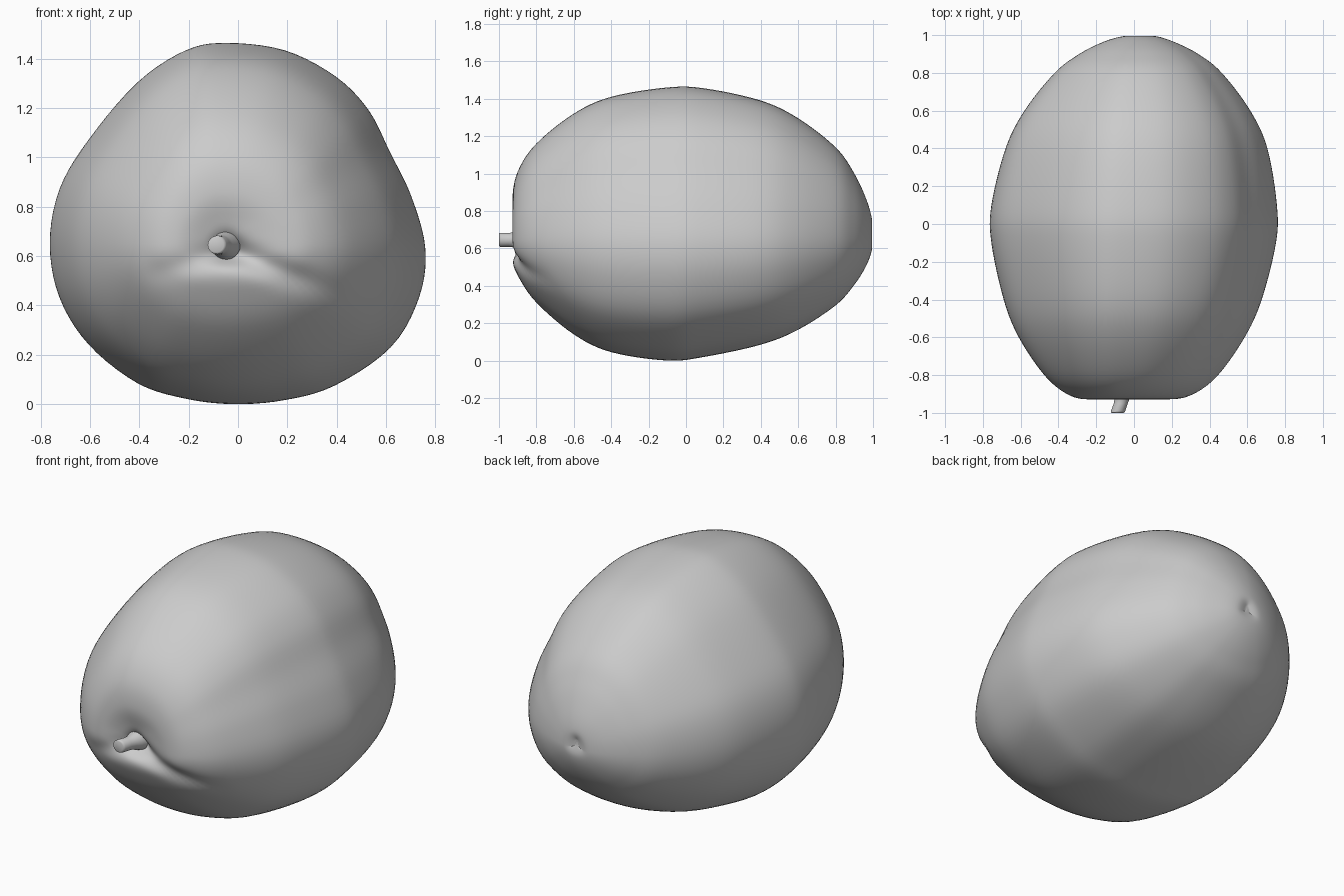
import bpy, bmesh, math
from mathutils import Vector

if "Cube" in bpy.data.objects:
    bpy.data.objects.remove(bpy.data.objects["Cube"])

AXIS_Z = 0.65
# Widest cross-section seen from the front (x, z)
SECTION = [(-.03, 1.46), (.2, 1.43), (.4, 1.325), (.53, 1.19), (.615, 1.02), (.7, .84),
           (.755, .63), (.73, .43), (.62, .23), (.4, .075), (.2, .016), (0, 0),
           (-.2, .022), (-.4, .085), (-.6, .24), (-.72, .43), (-.76, .65),
           (-.72, .87), (-.6, 1.07), (-.4, 1.3), (-.2, 1.43)]
# Stations along the length: y, left x, right x, bottom z, top z
STATIONS = [(-.885, -.09, -.03, .62, .68), (-.905, -.14, .03, .59, .74),
            (-.928, -.25, .19, .54, .86), (-.9, -.355, .315, .455, 1.01),
            (-.8, -.475, .445, .31, 1.16), (-.6, -.61, .585, .14, 1.32),
            (-.4, -.69, .675, .045, 1.41), (-.1, -.755, .75, 0, 1.46),
            (.1, -.755, .755, .02, 1.455), (.4, -.68, .705, .085, 1.39),
            (.6, -.58, .615, .165, 1.295), (.8, -.42, .465, .295, 1.14),
            (.9, -.29, .34, .405, 1.0), (.965, -.16, .21, .51, .86),
            (.995, -.05, .11, .6, .75), (.985, .015, .045, .665, .695)]


def spline(points, steps, closed=False):
    """Smooth curve through points of any dimension."""
    n, out = len(points), []
    for i in range(n if closed else n - 1):
        q = [points[(i + k) % n] if closed else points[min(max(i + k, 0), n - 1)]
             for k in (-1, 0, 1, 2)]
        for s in range(steps):
            t = s / steps
            out.append([b + .5 * t * (c - a + t * (2*a - 5*b + 4*c - d + t * (3*(b - c) + d - a)))
                        for a, b, c, d in zip(*q)])
    if not closed:
        out.append(list(points[-1]))
    return out


def crease(p, end, depth, width):
    """Depth of a groove running from the stem towards end, in the front plane."""
    a, b = Vector((-.03, .62)), Vector(end)
    q, ab = Vector((p.x, p.z)), b - a
    t = min(max((q - a).dot(ab) / ab.length_squared, 0), 1)
    d = (q - a - ab * t).length
    return depth * (1 - t) ** .7 * math.exp(-(d / width) ** 2)


def loft(name, rings):
    bm = bmesh.new()
    rows = [[bm.verts.new(p) for p in r] for r in rings]
    for r0, r1 in zip(rows, rows[1:]):
        for i in range(len(r0)):
            j = (i + 1) % len(r0)
            bm.faces.new((r0[i], r0[j], r1[j], r1[i]))
    bm.faces.new(rows[0])
    bm.faces.new(rows[-1])
    bmesh.ops.recalc_face_normals(bm, faces=bm.faces)
    me = bpy.data.meshes.new(name)
    bm.to_mesh(me)
    bm.free()
    ob = bpy.data.objects.new(name, me)
    bpy.context.collection.objects.link(ob)
    bpy.ops.object.select_all(action='DESELECT')
    ob.select_set(True)
    bpy.context.view_layer.objects.active = ob
    bpy.ops.object.shade_smooth_by_angle(angle=math.radians(50))
    return ob


# Fruit body: the cross-section swept along y, rounder towards both ends
section = [(x / (.755 if x > 0 else .76), (z - AXIS_Z) / (.81 if z > AXIS_Z else .65))
           for x, z in spline(SECTION, 5, True)]
rings = []
for y, xl, xr, zb, zt in spline(STATIONS, 6):
    cx = -.015 + .045 * y
    w = min(abs(y), 1) ** 4 * .8
    ring = []
    for u, v in section:
        r = math.hypot(u, v)
        u, v = u * (1 - w + w / r), v * (1 - w + w / r)
        p = Vector((cx + u * ((xr - cx) if u > 0 else (cx - xl)), y,
                    AXIS_Z + v * ((zt - AXIS_Z) if v > 0 else (AXIS_Z - zb))))
        if y < -.3:
            p.y += crease(p, (.45, .43), .045, .05) + crease(p, (-.38, .52), .025, .05)
        ring.append(p)
    rings.append(ring)
loft("fruit_body", rings)

# Stem: short tilted stub, flared where it meets the fruit
stem = []
for y, x, r in [(-.86, -.05, .06), (-.895, -.055, .05), (-.92, -.062, .04),
                (-.95, -.07, .037), (-.99, -.084, .038), (-.997, -.087, .036), (-1.0, -.088, .03)]:
    stem.append([(x + r * math.cos(a), y, .645 + r * math.sin(a))
                 for a in (math.tau * k / 24 for k in range(24))])
loft("stem", stem)
